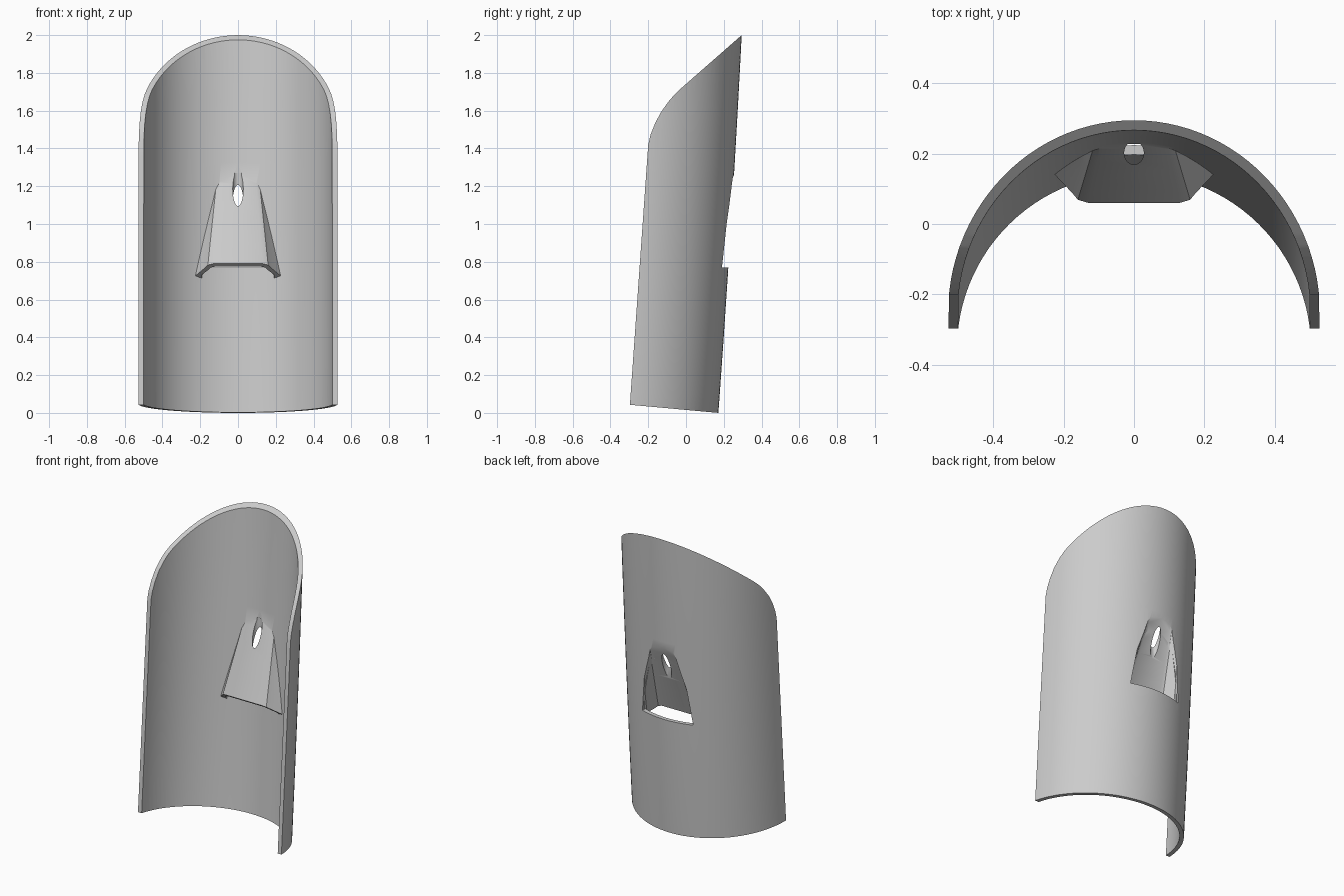
import bpy, bmesh, math

if "Cube" in bpy.data.objects:
    bpy.data.objects.remove(bpy.data.objects["Cube"])

grey = bpy.data.materials.new("plain_grey")
grey.diffuse_color = (0.6, 0.6, 0.6, 1)
grey.use_nodes = True
grey.node_tree.nodes["Principled BSDF"].inputs["Base Color"].default_value = grey.diffuse_color


def loft(name, rings):
    """Closed solid skinned through rings of equal point count."""
    bm = bmesh.new()
    rows = [[bm.verts.new(p) for p in ring] for ring in rings]
    n = len(rows[0])
    for a, b in zip(rows, rows[1:]):
        for i in range(n):
            j = (i + 1) % n
            bm.faces.new((a[i], a[j], b[j], b[i]))
    bm.faces.new(rows[0])
    bm.faces.new(rows[-1])
    bmesh.ops.recalc_face_normals(bm, faces=bm.faces)
    bmesh.ops.triangulate(bm, faces=[f for f in bm.faces if len(f.verts) == 4])
    me = bpy.data.meshes.new(name)
    bm.to_mesh(me)
    bm.free()
    me.materials.append(grey)
    ob = bpy.data.objects.new(name, me)
    bpy.context.collection.objects.link(ob)
    return ob


def boolean(ob, other, op):
    """Apply a boolean and discard the helper."""
    mod = ob.modifiers.new("cut", "BOOLEAN")
    mod.operation, mod.solver, mod.object = op, "EXACT", other
    bpy.ops.object.select_all(action="DESELECT")
    bpy.context.view_layer.objects.active = ob
    ob.select_set(True)
    bpy.ops.object.modifier_apply(modifier=mod.name)
    bpy.data.objects.remove(other)


R, R_IN, SEG = 0.53, 0.503, 64


def column(name, r, z0, z1):
    """Slightly leaning, bowed column with a round back."""
    rings = []
    for k in range(9):
        z = z0 + (z1 - z0) * k / 8
        cy = 0.1715 + 0.0725 * z - 0.0054 * z * z - R
        angles = [math.radians(-110 + 220 * i / SEG) for i in range(SEG + 1)]
        rings.append([(r * math.sin(a), cy + r * math.cos(a), z) for a in angles])
    return loft(name, rings)


def hood(name, inner, t0, sloped, inset=0.0):
    """Tapered hood volume, wide at the bottom, merging with the shell on top."""
    lo = (0.12, 0.085, 0.19, 0.055, 0.17) if inner else (0.13, 0.06, 0.225, 0.08, 0.225)
    hi = (0.075, 0.268, 0.115, 0.05, 0.11) if inner else (0.09, 0.243, 0.14, 0.06, 0.14)
    rings = []
    for k in range(7):
        t = t0 + (1 - t0) * k / 6
        a, yf, w, d, w2 = [p + (q - p) * t for p, q in zip(lo, hi)]
        c = (w - a) * 0.5
        half = [(a, yf), (a + c * 0.62, yf + d * 0.11), (a + c, yf + d * 0.38),
                (w, yf + d), (w2, 0.45)]
        pts = [(x - inset, y) for x, y in half]
        pts = [(-x, y) for x, y in reversed(pts)] + pts
        rings.append([(x, y, 0.79 + 0.51 * t
                       - (0.8 * (y - yf) * (1 - t) if sloped else 0)) for x, y in pts])
    return loft(name, rings)


# curved guard shell, trimmed by its side profile
shell = column("guard_shell", R, -0.2, 2.2)
boolean(shell, column("shell_hollow", R_IN, -0.3, 2.3), "DIFFERENCE")
side = [(-0.297, 0.043), (-0.2, 1.42), (-0.187, 1.475), (-0.165, 1.53), (-0.134, 1.59),
        (-0.095, 1.645), (-0.064, 1.682), (-0.03, 1.715), (0.4, 2.092), (0.4, -0.021)]
trim = loft("side_trim", [[(x, y, z) for y, z in side] for x in (-0.8, 0.8)])
boolean(shell, trim, "INTERSECT")

# opening in the back
boolean(shell, hood("opening_cutter", True, -0.04, False, 0.003), "DIFFERENCE")

# hood wall inside, open at the bottom
wall = hood("hood_wall", False, 0.0, True)
boolean(wall, hood("hood_hollow", True, -0.1, True), "DIFFERENCE")
boolean(wall, column("wall_clip", 0.516, 0.3, 1.6), "INTERSECT")
boolean(shell, wall, "UNION")

# vertical drilled hole through the hood
ring = [(0.028 * math.cos(2 * math.pi * i / 32), 0.202 + 0.033 * math.sin(2 * math.pi * i / 32))
        for i in range(32)]
drill = loft("drill", [[(x, y, z) for x, y in ring] for z in (0.98, 1.27)])
boolean(shell, drill, "DIFFERENCE")

bpy.ops.object.select_all(action="DESELECT")
bpy.context.view_layer.objects.active = shell
shell.select_set(True)
bpy.ops.object.shade_smooth_by_angle(angle=math.radians(30))
